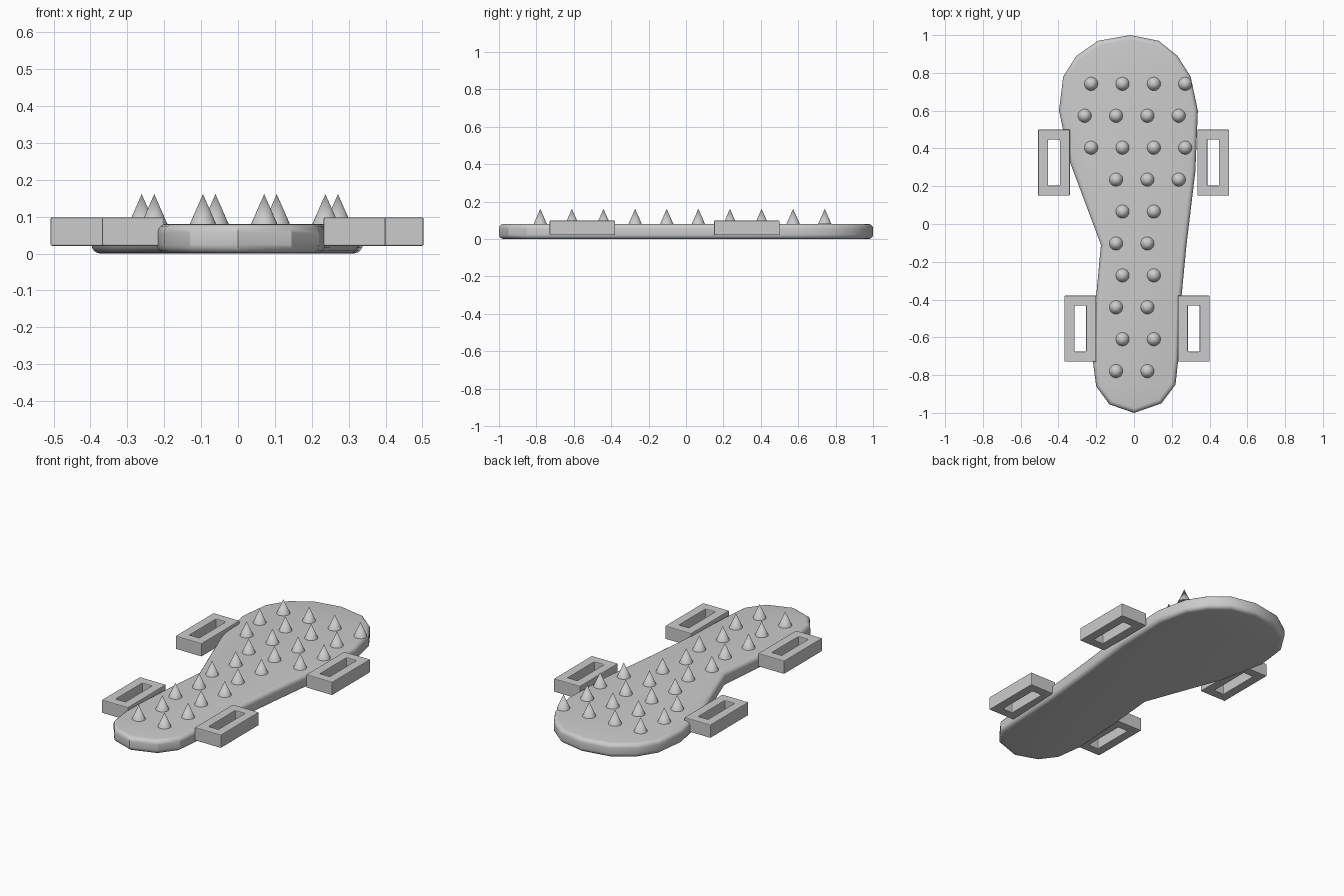
import bpy, bmesh

cube = bpy.data.objects.get("Cube")
if cube:
    bpy.data.objects.remove(cube, do_unlink=True)

# One grey for every part
grey = bpy.data.materials.new("plain grey")
grey.use_nodes = True
grey.diffuse_color = (0.6, 0.6, 0.6, 1)
grey.node_tree.nodes["Principled BSDF"].inputs["Base Color"].default_value = (0.6, 0.6, 0.6, 1)


def add_object(name, bm, location=(0, 0, 0), smooth=False):
    bmesh.ops.recalc_face_normals(bm, faces=bm.faces)
    mesh = bpy.data.meshes.new(name)
    bm.to_mesh(mesh)
    bm.free()
    mesh.materials.append(grey)
    obj = bpy.data.objects.new(name, mesh)
    obj.location = location
    bpy.context.collection.objects.link(obj)
    if smooth:
        bpy.ops.object.select_all(action="DESELECT")
        obj.select_set(True)
        bpy.context.view_layer.objects.active = obj
        bpy.ops.object.shade_smooth_by_angle(angle=0.52)
    return obj


def extrude_up(bm, faces, height):
    result = bmesh.ops.extrude_face_region(bm, geom=faces)
    verts = [g for g in result["geom"] if isinstance(g, bmesh.types.BMVert)]
    bmesh.ops.translate(bm, verts=verts, vec=(0, 0, height))


# Sole: foot outline raised into a slab with rounded rims
SOLE_TOP = 0.08
outline = [(-0.02, 1), (0.13, 0.97), (0.23, 0.89), (0.3, 0.78), (0.338, 0.6),
           (0.325, 0.28), (0.278, -0.11), (0.25, -0.4), (0.235, -0.71),
           (0.22, -0.85), (0.145, -0.95), (0, -1), (-0.13, -0.955),
           (-0.2, -0.86), (-0.22, -0.71), (-0.2, -0.38), (-0.175, -0.11),
           (-0.34, 0.33), (-0.397, 0.6), (-0.375, 0.78), (-0.305, 0.89), (-0.19, 0.97)]
bm = bmesh.new()
base = bm.faces.new([bm.verts.new((x, y, 0)) for x, y in outline])
extrude_up(bm, [base], SOLE_TOP)
bm.normal_update()
rims = [e for e in bm.edges if abs(e.verts[0].co.z - e.verts[1].co.z) < 0.001]
bmesh.ops.bevel(bm, geom=rims, offset=0.024, segments=4, profile=0.5, affect="EDGES")
add_object("sole", bm, smooth=True)

# Spikes: staggered rows, wide at the toes and two across at the heel
ROW_STEP, COLUMN_STEP = 0.169, 0.166
row_columns = [(-2, 2), (-2, 2), (-2, 2), (-1, 2)] + [(-1, 1)] * 6
for row, (first, end) in enumerate(row_columns):
    shift = 0.105 if row % 2 == 0 else 0.071
    for column in range(first, end):
        bm = bmesh.new()
        bmesh.ops.create_cone(bm, cap_ends=True, segments=24,
                              radius1=0.036, radius2=0, depth=0.082)
        place = (shift + column * COLUMN_STEP, 0.742 - row * ROW_STEP, SOLE_TOP + 0.04)
        add_object(f"spike_{row + 1}_{column + 3}", bm, place, smooth=True)


# Strap loops: rectangular frames with a slot right through
def strap_loop(name, x, y):
    bm = bmesh.new()
    half_x, half_y, border = 0.084, 0.175, 0.053
    rings = []
    for inset in (0, border):
        a, b = half_x - inset, half_y - inset
        rings.append([bm.verts.new((sx * a, sy * b, 0))
                      for sx, sy in ((-1, -1), (1, -1), (1, 1), (-1, 1))])
    outer, inner = rings
    faces = [bm.faces.new((outer[i], outer[(i + 1) % 4], inner[(i + 1) % 4], inner[i]))
             for i in range(4)]
    extrude_up(bm, faces, 0.077)
    obj = add_object(name, bm, (x, y, 0.021))
    bevel = obj.modifiers.new("soft edges", "BEVEL")
    bevel.width = 0.004
    bevel.segments = 2


strap_loop("front_left_strap_loop", 0.419, -0.554 + 0.879)
strap_loop("front_right_strap_loop", -0.424, 0.325)
strap_loop("rear_left_strap_loop", 0.316, -0.554)
strap_loop("rear_right_strap_loop", -0.284, -0.554)
